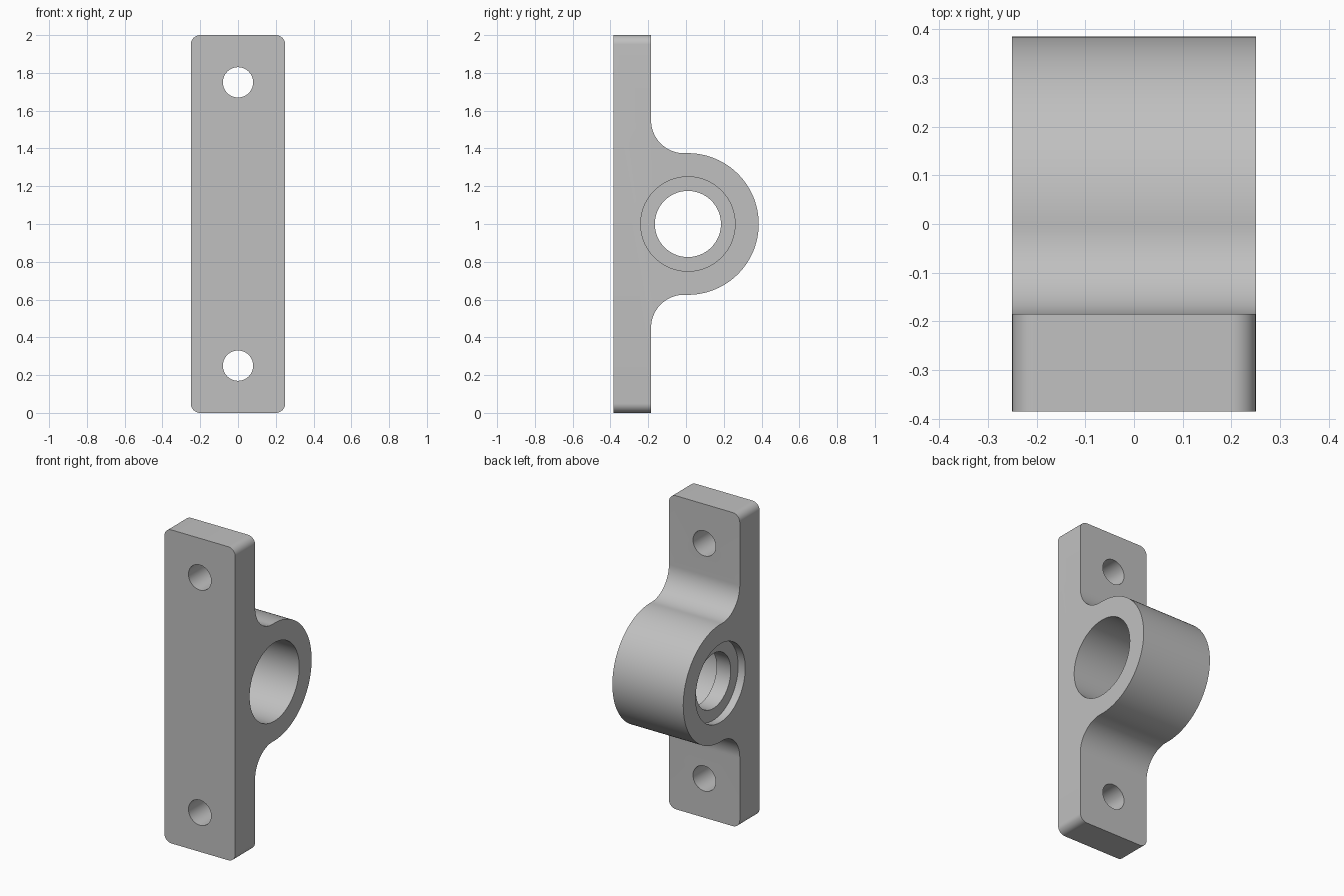
import bpy, bmesh, math
from mathutils import Matrix

if "Cube" in bpy.data.objects:
    bpy.data.objects.remove(bpy.data.objects["Cube"], do_unlink=True)

HALF = 0.25                      # half width along x
FRONT, BACK = -0.385, -0.185     # plate faces
CY, CZ, R = 0.01, 1.0, 0.375     # boss centre and radius
FILLET = 0.175

grey = bpy.data.materials.new("light_grey")
grey.use_nodes = True
colour = (0.53, 0.53, 0.53, 1)
grey.diffuse_color = colour
grey.node_tree.nodes["Principled BSDF"].inputs["Base Color"].default_value = colour


def arc(cy, cz, r, a0, a1, n):
    return [(cy + r * math.cos(a0 + (a1 - a0) * i / n),
             cz + r * math.sin(a0 + (a1 - a0) * i / n)) for i in range(n + 1)]


def make_object(name, bm):
    bmesh.ops.recalc_face_normals(bm, faces=bm.faces)
    mesh = bpy.data.meshes.new(name)
    bm.to_mesh(mesh)
    bm.free()
    mesh.materials.append(grey)
    obj = bpy.data.objects.new(name, mesh)
    bpy.context.collection.objects.link(obj)
    return obj


def cutter(name, radius, start, end, axis, across, z):
    """Cylinder from start to end along x or y."""
    bm = bmesh.new()
    bmesh.ops.create_cone(bm, cap_ends=True, segments=96, radius1=radius,
                          radius2=radius, depth=end - start)
    mid = (start + end) / 2
    if axis == "X":
        m = Matrix.Translation((mid, across, z)) @ Matrix.Rotation(math.pi / 2, 4, "Y")
    else:
        m = Matrix.Translation((across, mid, z)) @ Matrix.Rotation(math.pi / 2, 4, "X")
    bm.transform(m)
    obj = make_object(name, bm)
    obj.hide_render = True
    return obj


# Side profile: plate, tangent fillets and round boss
fy = BACK + FILLET
rise = math.sqrt((R + FILLET) ** 2 - (fy - CY) ** 2)
touch = math.atan2(rise, fy - CY)
lower = arc(fy, CZ - rise, FILLET, math.pi, math.pi - touch, 24)
boss = arc(CY, CZ, R, -touch, touch, 72)
upper = [(y, 2 * CZ - z) for y, z in reversed(lower)]
profile = [(FRONT, 0), (BACK, 0)] + lower + boss[1:-1] + upper + [(BACK, 2), (FRONT, 2)]

bm = bmesh.new()
face = bm.faces.new([bm.verts.new((-HALF, y, z)) for y, z in profile])
side = bmesh.ops.extrude_face_region(bm, geom=[face])["geom"]
bmesh.ops.translate(bm, vec=(2 * HALF, 0, 0),
                    verts=[v for v in side if isinstance(v, bmesh.types.BMVert)])

# Rounded plate corners
ends = [e for e in bm.edges
        if abs(e.verts[0].co.y - e.verts[1].co.y) > 0.1
        and all(min(v.co.z, 2 - v.co.z) < 0.001 for v in e.verts)]
bmesh.ops.bevel(bm, geom=ends, offset=0.05, segments=10, profile=0.5, affect="EDGES")
bracket = make_object("bearing_bracket", bm)

# Bore with an inner lip, and two mounting holes
cutters = [
    cutter("main_bore_cutter", 0.25, -0.1, 0.3, "X", CY, CZ),
    cutter("shallow_recess_cutter", 0.25, -0.3, -0.2, "X", CY, CZ),
    cutter("lip_hole_cutter", 0.175, -0.35, 0.35, "X", CY, CZ),
    cutter("lower_bolt_cutter", 0.08, -0.5, 0, "Y", 0, 0.25),
    cutter("upper_bolt_cutter", 0.08, -0.5, 0, "Y", 0, 1.75),
]
bpy.context.view_layer.objects.active = bracket
for c in cutters:
    mod = bracket.modifiers.new(c.name, "BOOLEAN")
    mod.operation, mod.solver, mod.object = "DIFFERENCE", "EXACT", c
    bpy.ops.object.modifier_apply(modifier=mod.name)
for c in cutters:
    bpy.data.objects.remove(c, do_unlink=True)

bpy.ops.object.select_all(action="DESELECT")
bracket.select_set(True)
bpy.ops.object.shade_smooth_by_angle(angle=math.radians(30))
